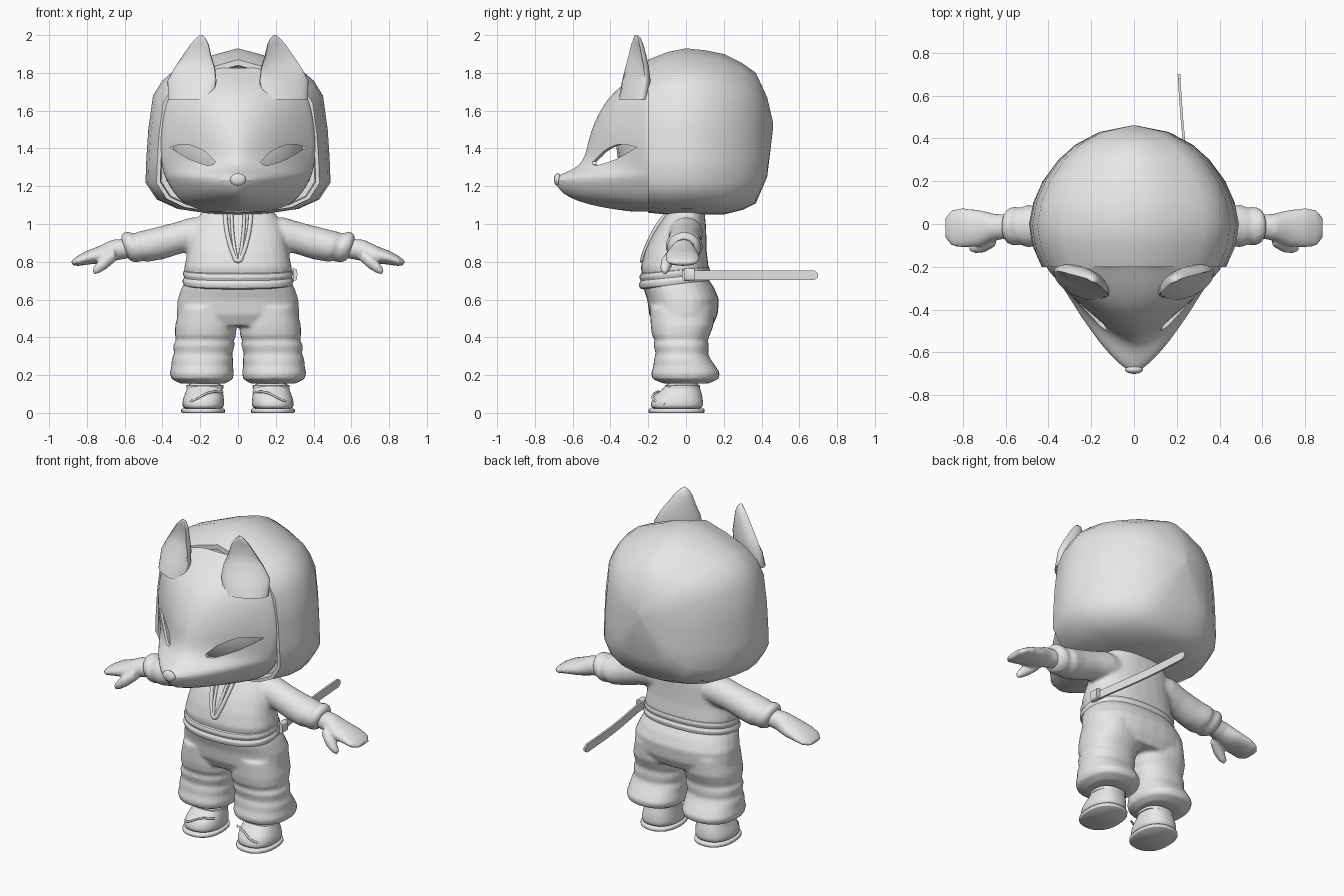
import bpy, bmesh, math
from mathutils import Vector

cube = bpy.data.objects.get("Cube")
if cube:
    bpy.data.objects.remove(cube, do_unlink=True)

clay = bpy.data.materials.new("light_grey")
clay.use_nodes = True
clay.diffuse_color = (0.8, 0.8, 0.8, 1)
clay.node_tree.nodes["Principled BSDF"].inputs["Base Color"].default_value = (0.8, 0.8, 0.8, 1)
SIDES = (("left", 1), ("right", -1))


def oval(center, u, v, n=28, p=2.0):
    """Superellipse ring around a centre, spanned by the half axes u and v."""
    pts = []
    for i in range(n):
        c, s = math.cos(math.tau * i / n), math.sin(math.tau * i / n)
        a, b = (math.copysign(abs(k) ** (2 / p), k) for k in (c, s))
        pts.append(Vector(center) + Vector(u) * a + Vector(v) * b)
    return pts


def level(z, xc, rx, y0, y1, p=2.0):
    """Horizontal ring given by its width and its front and back limits."""
    return oval((xc, (y0 + y1) / 2, z), (rx, 0, 0), (0, (y1 - y0) / 2, 0), p=p)


def loft(bm, sections):
    rows = [[bm.verts.new(p) for p in sec] for sec in sections]
    n = len(rows[0])
    for a, b in zip(rows, rows[1:]):
        for i in range(n):
            bm.faces.new((a[i], a[(i + 1) % n], b[(i + 1) % n], b[i]))
    bm.faces.new(rows[0][::-1])
    bm.faces.new(rows[-1])


def finish(name, bm, subsurf=0, voxel=0, angle=50):
    bmesh.ops.recalc_face_normals(bm, faces=bm.faces)
    mesh = bpy.data.meshes.new(name)
    bm.to_mesh(mesh)
    bm.free()
    ob = bpy.data.objects.new(name, mesh)
    bpy.context.collection.objects.link(ob)
    mesh.materials.append(clay)
    activate(ob)
    bpy.ops.object.shade_smooth_by_angle(angle=math.radians(angle))
    if voxel:
        m = ob.modifiers.new("blend", "REMESH")
        m.mode, m.voxel_size, m.use_smooth_shade = "VOXEL", voxel, True
        m = ob.modifiers.new("relax", "SMOOTH")
        m.factor, m.iterations = 0.5, 6
    if subsurf:
        m = ob.modifiers.new("round", "SUBSURF")
        m.levels = m.render_levels = subsurf
    return ob


def activate(ob):
    bpy.ops.object.select_all(action="DESELECT")
    ob.select_set(True)
    bpy.context.view_layer.objects.active = ob


def solid(name, *lofts, **kw):
    bm = bmesh.new()
    for sections in lofts:
        loft(bm, sections)
    return finish(name, bm, **kw)


def ball(name, loc, size, segs=24):
    bm = bmesh.new()
    bmesh.ops.create_uvsphere(bm, u_segments=segs, v_segments=segs // 2, radius=1)
    for v in bm.verts:
        v.co = Vector(loc) + Vector(a * b for a, b in zip(v.co, size))
    return finish(name, bm)


def cord(name, pts, r):
    cu = bpy.data.curves.new(name, "CURVE")
    cu.dimensions, cu.bevel_depth, cu.bevel_resolution = "3D", r, 2
    sp = cu.splines.new("BEZIER")
    sp.bezier_points.add(len(pts) - 1)
    for bp, p in zip(sp.bezier_points, pts):
        bp.co = p
        bp.handle_left_type = bp.handle_right_type = "AUTO"
    cu.materials.append(clay)
    bpy.context.collection.objects.link(bpy.data.objects.new(name, cu))


# Hood: one head outline scaled from front to back, with a recessed front
half = [(0, 1.93), (.15, 1.89), (.33, 1.82), (.4, 1.76), (.45, 1.68), (.475, 1.5),
        (.485, 1.35), (.49, 1.22), (.43, 1.13), (.32, 1.08), (.15, 1.055), (0, 1.05)]
outline = half + [(-x, z) for x, z in half[-2:0:-1]]


def hood_ring(y, sx, top, bot):
    return [(x * sx, y, bot + (z - 1.05) / .88 * (top - bot)) for x, z in outline]


solid("hood", [hood_ring(*r) for r in (
    (-.14, .83, 1.83, 1.08), (-.2, .84, 1.84, 1.075), (-.2, .88, 1.87, 1.06),
    (-.1, .97, 1.91, 1.05), (0, 1, 1.93, 1.05), (.1, .96, 1.92, 1.05),
    (.2, .87, 1.9, 1.05), (.3, .72, 1.85, 1.075), (.37, .56, 1.8, 1.11),
    (.43, .33, 1.67, 1.25), (.46, .02, 1.54, 1.5))])

# Mask: horizontal wedge-shaped rows (height, half width, depth)
mask_rows = [(1.065, .15, .08), (1.085, .24, .24), (1.12, .3, .38), (1.16, .335, .455),
             (1.2, .36, .485), (1.235, .38, .5), (1.26, .39, .475), (1.28, .395, .42),
             (1.31, .403, .365), (1.36, .412, .335), (1.43, .415, .32), (1.5, .41, .3),
             (1.57, .4, .27), (1.64, .385, .23), (1.7, .36, .18), (1.76, .31, .105),
             (1.8, .22, .04), (1.825, .1, 0)]
bm = bmesh.new()
COLS = 32
grid = []
for z, w, d in mask_rows:
    p = 1.45 + max(0, z - 1.36) * 1.6
    row = [(-w, -.15)]
    for i in range(COLS + 1):
        s = 2 * i / COLS - 1
        row.append((w * s, -.2 - d * (1 - abs(s) ** p)))
    row.append((w, -.15))
    grid.append([bm.verts.new((x, y, z)) for x, y in row])
for a, b in zip(grid, grid[1:]):
    for i in range(len(a) - 1):
        bm.faces.new((a[i], a[i + 1], b[i + 1], b[i]))
mask = finish("fox_mask", bm, subsurf=1)
shell = mask.modifiers.new("shell", "SOLIDIFY")
shell.thickness, shell.offset = .015, -1

# Eye slits cut through the mask
eye = [(.12, 1.33), (.17, 1.38), (.215, 1.405), (.26, 1.42), (.31, 1.42), (.36, 1.407),
       (.32, 1.38), (.26, 1.345), (.21, 1.325), (.16, 1.31), (.13, 1.315)]
cutter = solid("eye_cutter", *[[[(x * s, y, z) for x, z in eye] for y in (-.7, -.22)]
                               for _, s in SIDES])
cutter.hide_render = True
cut = mask.modifiers.new("eyes", "BOOLEAN")
cut.operation, cut.solver, cut.object = "DIFFERENCE", "EXACT", cutter
activate(mask)
for m in list(mask.modifiers):
    bpy.ops.object.modifier_apply(modifier=m.name)
bpy.data.objects.remove(cutter, do_unlink=True)
bpy.ops.object.shade_smooth_by_angle(angle=math.radians(40))

ball("inner_head", (0, -.05, 1.42), (.36, .32, .34))
ball("nose", (0, -.68, 1.235), (.042, .02, .033))


# Ears: crescent sections, hollow at the front
def ear_ring(s, z, cx, rx, cy, ry, hollow):
    pts = []
    for i in range(24):
        t = math.tau * i / 24
        u, v = rx * math.cos(t), ry * math.sin(t)
        v *= -hollow if v < 0 else 1
        pts.append((s * (cx + .91 * u - .42 * v), cy + .42 * u + .91 * v, z))
    return pts


for side, s in SIDES:
    solid(side + "_ear", [ear_ring(s, *r) for r in (
        (1.66, .25, .13, -.28, .06, -1), (1.76, .245, .14, -.275, .07, -.4),
        (1.83, .23, .115, -.272, .065, .2), (1.89, .219, .082, -.27, .055, .3),
        (1.95, .205, .052, -.268, .04, .2), (1.985, .198, .026, -.266, .025, -.2),
        (2, .195, .006, -.264, .006, -1))], angle=70)

# Shirt: torso blended with both sleeves
torso = [level(*r, p=2.4) for r in (
    (.66, 0, .27, -.22, .11), (.77, 0, .285, -.24, .12), (.85, 0, .268, -.22, .11),
    (.92, 0, .255, -.19, .108), (.98, 0, .24, -.155, .107), (1.05, 0, .2, -.11, .1),
    (1.1, 0, .16, -.08, .08))]


def arm(s, rows):
    return [oval((s * x, y, z), (0, ry, 0), (s * rz * .3, 0, rz)) for x, y, z, ry, rz in rows]


sleeve = [(.1, 0, .95, .08, .08), (.22, 0, .95, .09, .085), (.32, -.005, .925, .085, .08),
          (.42, -.01, .897, .09, .083), (.5, -.01, .88, .1, .08), (.53, -.01, .877, .085, .073),
          (.56, -.01, .878, .092, .082), (.59, -.01, .877, .08, .075), (.605, -.01, .877, .055, .05)]
solid("shirt", torso, arm(1, sleeve), arm(-1, sleeve), voxel=.011)

# Hands with thumbs
palm = [(.57, -.01, .873, .055, .05), (.65, -.015, .863, .062, .054), (.72, -.02, .838, .085, .046),
        (.8, -.018, .82, .092, .034), (.85, -.018, .802, .085, .024), (.88, -.018, .792, .05, .012)]
thumb = [(.65, -.07, .84, .035, .03), (.7, -.1, .8, .033, .033), (.74, -.11, .768, .027, .027),
         (.768, -.112, .745, .014, .014)]
for side, s in SIDES:
    solid(side + "_hand", arm(s, palm), arm(s, thumb), voxel=.008)

# Collar bands on the chest
for name, w, r in (("collar_outer", .068, .012), ("collar_inner", .034, .009)):
    front = ((1.06, -.1, 1), (.98, -.157, .9), (.9, -.199, .65), (.84, -.222, .35))
    right = [(-w * k, y, z) for z, y, k in front]
    cord(name, right + [(0, -.232, .805)] + [(-x, y, z) for x, y, z in right[::-1]], r)

# Tilted double belt
belt = [level(z, 0, .29 + g, -.245 - g, .125 + g, 2.4) for z, g in (
    (.672, -.03), (.68, .004), (.712, .008), (.724, -.008), (.735, .004), (.76, .004), (.775, -.03))]
for ring in belt:
    for pt in ring:
        pt.z += .1 * pt.y
solid("belt", belt, subsurf=1)

# Baggy trousers with folds, blended at the hips
hips = [level(*r, p=2.4) for r in (
    (.72, 0, .27, -.22, .11), (.66, 0, .3, -.225, .15), (.6, 0, .32, -.205, .175),
    (.52, 0, .325, -.195, .168), (.46, 0, .3, -.165, .14))]
leg_rows = [(.56, .17, .14, -.19, .15), (.46, .17, .163, -.187, .145), (.41, .172, .162, -.18, .125),
            (.385, .175, .153, -.165, .115), (.36, .18, .163, -.172, .12), (.33, .183, .158, -.165, .12),
            (.315, .185, .153, -.16, .115), (.285, .188, .163, -.17, .13), (.25, .19, .163, -.172, .155),
            (.21, .191, .17, -.185, .18), (.18, .19, .163, -.178, .172), (.155, .185, .12, -.12, .12)]
legs = [[level(z, s * x, rx, a, b, 2.3) for z, x, rx, a, b in leg_rows] for _, s in SIDES]
solid("trousers", hips, *legs, voxel=.01)

# Shoes: sole, upper, ankle band and crossing strap
for side, s in SIDES:
    solid(side + "_sole", [level(z, s * .185, .116 + g, -.198 - g, .098 + g, 2.3)
                           for z, g in ((0, -.004), (.004, 0), (.018, 0), (.022, -.004))])
    solid(side + "_shoe", [level(z, s * x, rx, a, b, 2.3) for z, x, rx, a, b in (
        (.015, .185, .105, -.185, .085), (.04, .185, .112, -.188, .092), (.07, .183, .11, -.182, .09),
        (.1, .18, .102, -.16, .085), (.125, .176, .095, -.12, .075), (.17, .175, .09, -.1, .07))],
        subsurf=1)
    solid(side + "_ankle_band", [level(z, s * .175, .098 + g, -.112 - g, .073 + g, 2.3)
                                 for z, g in ((.128, -.01), (.13, 0), (.146, 0), (.148, -.01))])
    cord(side + "_strap", [(s * .08, -.12, .11), (s * .15, -.16, .108),
                           (s * .22, -.175, .075), (s * .285, -.11, .045)], .006)

# Sheath carried on the left hip, pointing back
path = [(-.02, .29), (.1, .277), (.2, .26), (.3, .245), (.4, .232), (.5, .223), (.6, .216), (.68, .211), (.7, .21)]
solid("sheath", [[(x + a * .006, y, .728 + b * (.01 if y == .7 else .025)) for a, b in
                  ((-1, -1), (1, -1), (1, 1), (-1, 1))] for y, x in path], angle=30)
solid("sheath_clasp", [oval((.294, y, .732), (.02, 0, 0), (0, 0, .032), 16, 4)
                       for y in (-.01, .045)], angle=40)
